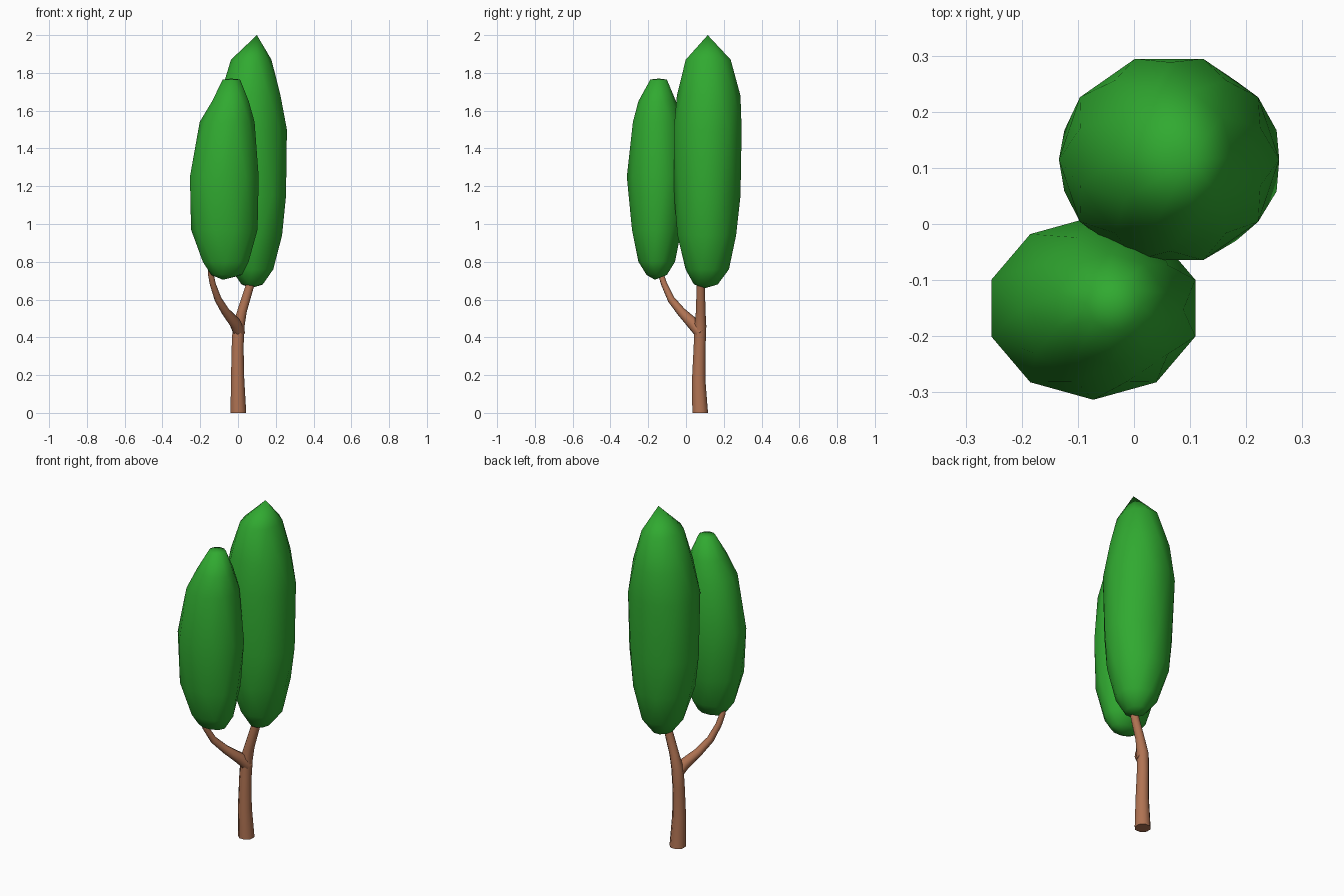
import bpy
from math import sin, cos, pi, radians
from mathutils import Vector

if "Cube" in bpy.data.objects:
    bpy.data.objects.remove(bpy.data.objects["Cube"])


def material(name, color):
    m = bpy.data.materials.new(name)
    m.diffuse_color = (*color, 1)
    m.use_nodes = True
    m.node_tree.nodes["Principled BSDF"].inputs["Base Color"].default_value = m.diffuse_color
    return m


leaf = material("leaf", (0.03, 0.40, 0.03))
bark = material("bark", (0.43, 0.17, 0.085))


def make_object(name, verts, faces, mat):
    me = bpy.data.meshes.new(name)
    me.from_pydata(verts, [], faces)
    me.materials.append(mat)
    ob = bpy.data.objects.new(name, me)
    bpy.context.collection.objects.link(ob)
    bpy.ops.object.select_all(action='DESELECT')
    ob.select_set(True)
    bpy.context.view_layer.objects.active = ob
    return ob


def crown(name, bottom, rings, top, sides=10):
    """Faceted foliage: staggered rings given as (z, xmin, xmax, ymin, ymax)."""
    verts, faces = [bottom], []
    for j, (z, x0, x1, y0, y1) in enumerate(rings):
        for i in range(sides):
            a = 2 * pi * (i + 0.5 * (j % 2)) / sides
            verts.append(((x0 + x1) / 2 + (x1 - x0) * 0.51 * cos(a),
                          (y0 + y1) / 2 + (y1 - y0) * 0.51 * sin(a), z))
    verts.append(top)
    last, n = len(verts) - 1, len(rings)
    for i in range(sides):
        k = (i + 1) % sides
        faces.append((0, 1 + k, 1 + i))
        faces.append((last, last - sides + i, last - sides + k))
        for j in range(n - 1):
            p, q = 1 + j * sides, 1 + (j + 1) * sides
            if j % 2 == 0:
                faces += [(p + i, p + k, q + i), (p + k, q + k, q + i)]
            else:
                faces += [(p + i, q + k, q + i), (p + i, p + k, q + k)]
    make_object(name, verts, faces, leaf)
    bpy.ops.object.shade_smooth()


def limb(name, path, sides=8):
    """Tapered tube through points (x, y, z, radius)."""
    pts = [Vector(p[:3]) for p in path]
    verts, faces = [], []
    for j, p in enumerate(pts):
        t = pts[min(j + 1, len(pts) - 1)] - pts[max(j - 1, 0)]
        if j == 0 and p.z == 0:
            t = Vector((0, 0, 1))
        t.normalize()
        u = Vector((0, 1, 0)).cross(t).normalized()
        v = t.cross(u)
        for i in range(sides):
            a = 2 * pi * (i + 0.5) / sides
            verts.append(p + path[j][3] * (u * cos(a) + v * sin(a)))
    for j in range(len(pts) - 1):
        for i in range(sides):
            k, b = (i + 1) % sides, j * sides
            faces.append((b + i, b + k, b + sides + k, b + sides + i))
    faces.append(tuple(reversed(range(sides))))
    faces.append(tuple(range(len(verts) - sides, len(verts))))
    make_object(name, verts, faces, bark)
    bpy.ops.object.shade_smooth_by_angle(angle=radians(50))


# Tall foliage at the back
crown("tall_crown", (0.07, 0.10, 0.66), [
    (0.68, 0.02, 0.13, 0.04, 0.17),
    (0.76, -0.04, 0.19, 0.00, 0.225),
    (0.94, -0.10, 0.23, -0.05, 0.27),
    (1.15, -0.13, 0.26, -0.06, 0.285),
    (1.50, -0.13, 0.255, -0.07, 0.30),
    (1.68, -0.10, 0.23, -0.045, 0.285),
    (1.87, -0.035, 0.175, -0.005, 0.24)],
    (0.10, 0.115, 2.0))

# Shorter foliage at the front
crown("short_crown", (-0.08, -0.165, 0.705), [
    (0.73, -0.14, 0.02, -0.21, -0.10),
    (0.80, -0.19, 0.06, -0.25, -0.06),
    (0.97, -0.245, 0.10, -0.29, -0.02),
    (1.25, -0.26, 0.115, -0.31, 0.01),
    (1.54, -0.20, 0.085, -0.285, -0.02),
    (1.65, -0.14, 0.06, -0.25, -0.055),
    (1.765, -0.08, 0.01, -0.19, -0.10)],
    (-0.035, -0.145, 1.77))

# Trunk running up into the tall foliage
limb("trunk", [
    (0.002, 0.075, 0.0, 0.045), (-0.002, 0.067, 0.18, 0.038),
    (-0.002, 0.072, 0.35, 0.034), (0.003, 0.076, 0.46, 0.034),
    (0.022, 0.078, 0.54, 0.027), (0.062, 0.078, 0.67, 0.024),
    (0.08, 0.085, 0.76, 0.022)])

# Side branch carrying the shorter foliage
limb("branch", [
    (0.008, 0.08, 0.42, 0.032), (-0.015, 0.035, 0.475, 0.032),
    (-0.065, -0.025, 0.535, 0.024), (-0.105, -0.078, 0.60, 0.020),
    (-0.133, -0.115, 0.68, 0.017), (-0.145, -0.135, 0.74, 0.016),
    (-0.145, -0.15, 0.80, 0.014)])
